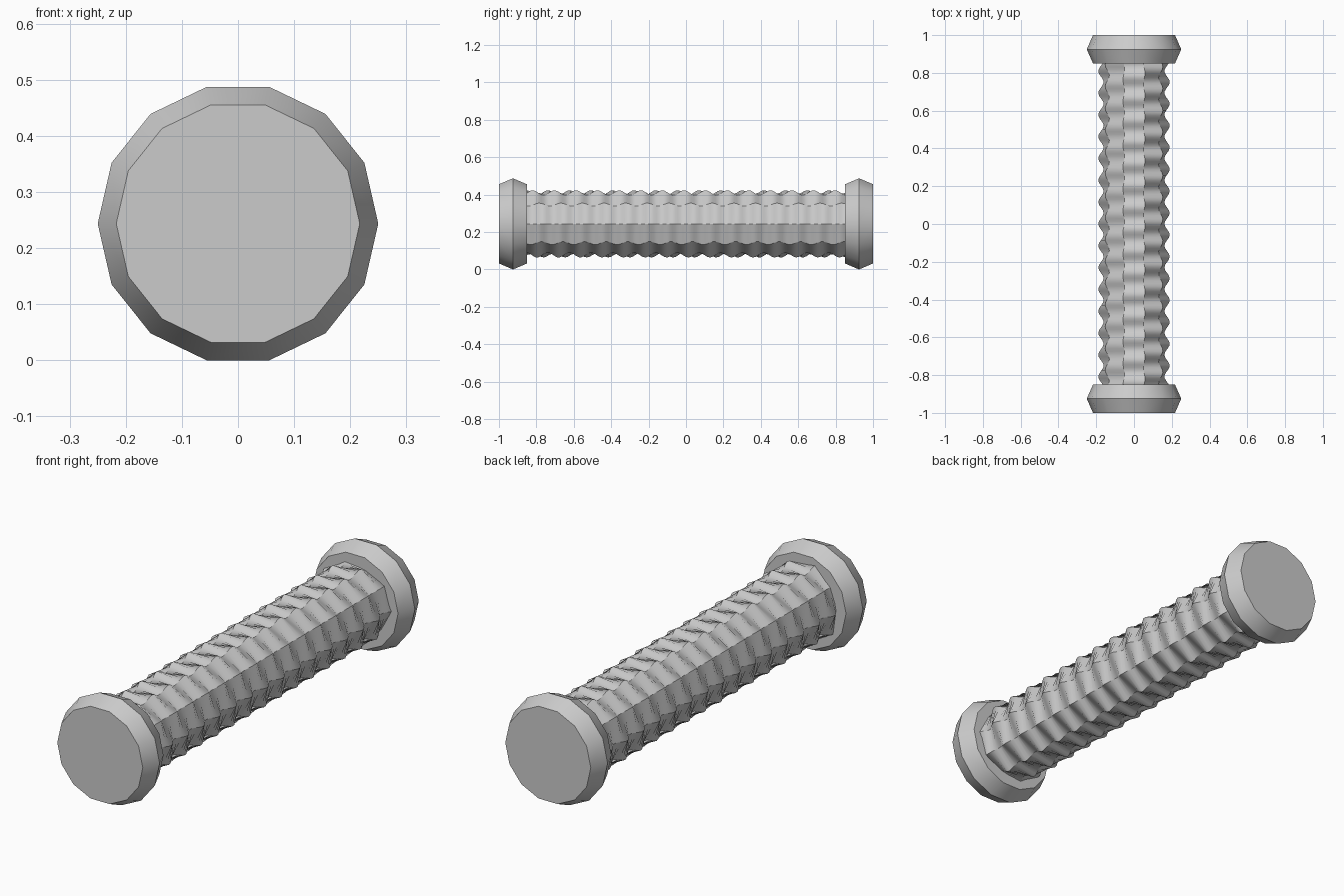
import bpy, bmesh, math

if "Cube" in bpy.data.objects:
    bpy.data.objects.remove(bpy.data.objects["Cube"])

ZC = 0.2437  # height of the axis

grey = bpy.data.materials.new("light_grey")
grey.diffuse_color = (0.6, 0.6, 0.6, 1)
grey.use_nodes = True
grey.node_tree.nodes["Principled BSDF"].inputs["Base Color"].default_value = grey.diffuse_color


def lathe(name, sides, ys, radius, capped=True):
    """Skin rings around the y axis; radius(angle, index, y) sets each vertex."""
    bm = bmesh.new()
    rings = []
    for k, y in enumerate(ys):
        ring = []
        for i in range(sides):
            a = 2 * math.pi * i / sides
            r = radius(a, k, y)
            ring.append(bm.verts.new((r * math.cos(a), y, ZC + r * math.sin(a))))
        rings.append(ring)
    for lo, hi in zip(rings, rings[1:]):
        for i in range(sides):
            j = (i + 1) % sides
            bm.faces.new((lo[i], hi[i], hi[j], lo[j]))
    if capped:
        bm.faces.new(rings[0])
        bm.faces.new(rings[-1])
    bmesh.ops.recalc_face_normals(bm, faces=bm.faces)
    me = bpy.data.meshes.new(name)
    bm.to_mesh(me)
    bm.free()
    ob = bpy.data.objects.new(name, me)
    bpy.context.collection.objects.link(ob)
    me.materials.append(grey)
    bpy.ops.object.select_all(action='DESELECT')
    ob.select_set(True)
    bpy.context.view_layer.objects.active = ob
    bpy.ops.object.shade_smooth_by_angle(angle=math.radians(30))
    return ob


# end caps: double-bevelled 14-sided discs
cap_radii = (0.217, 0.25, 0.217)
for name, s in (("front_cap", -1), ("back_cap", 1)):
    lathe(name, 14, [s * 0.85, s * 0.925, s * 1.0], lambda a, k, y: cap_radii[k])

# grip: ten-sided bar with spiral ridges
PITCH, STARTS = 0.1155, 3
steps = 120
lathe("spiral_grip", 10, [-0.86 + 1.72 * k / steps for k in range(steps + 1)],
      lambda a, k, y: 0.175 + 0.014 * math.cos(2 * math.pi * (y + 0.75) / PITCH + STARTS * a))
